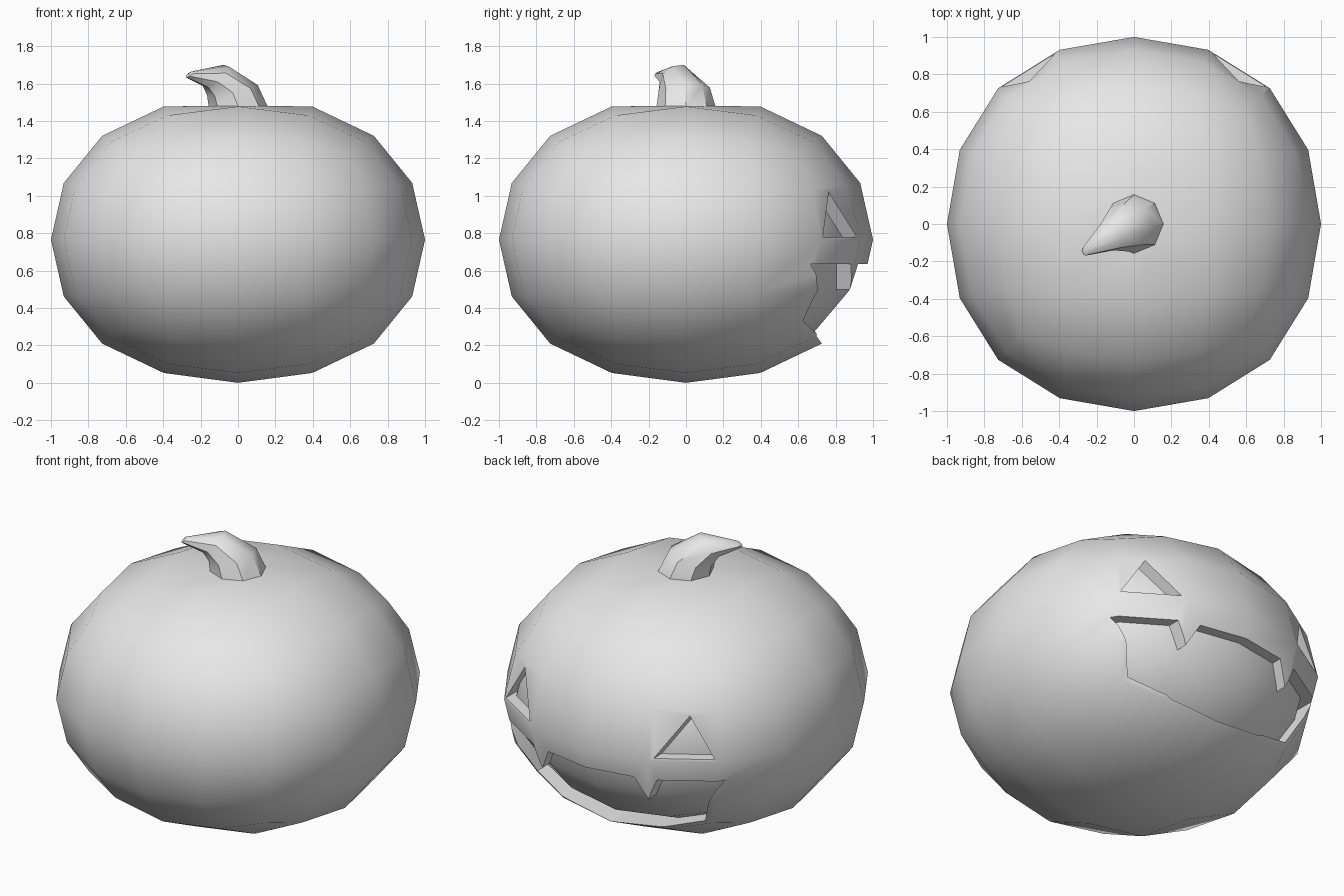
import bpy, bmesh, math
from mathutils import Vector

if "Cube" in bpy.data.objects:
    bpy.data.objects.remove(bpy.data.objects["Cube"])

MID = 0.765      # height of the widest line
FACE_R = 0.8395  # face-centre radius of a subdivided cube

grey = bpy.data.materials.new("plain_grey")
grey.use_nodes = True
colour = (0.8, 0.8, 0.8, 1)
grey.diffuse_color = colour
grey.node_tree.nodes["Principled BSDF"].inputs["Base Color"].default_value = colour


def add_object(name, bm):
    mesh = bpy.data.meshes.new(name)
    bm.to_mesh(mesh)
    bm.free()
    ob = bpy.data.objects.new(name, mesh)
    mesh.materials.append(grey)
    bpy.context.collection.objects.link(ob)
    return ob


def activate(ob):
    bpy.ops.object.select_all(action='DESELECT')
    ob.select_set(True)
    bpy.context.view_layer.objects.active = ob


def round_body(name, radius, half_height):
    """Rounded cube, two subdivisions, squashed."""
    bm = bmesh.new()
    bmesh.ops.create_cube(bm, size=2)
    ob = add_object(name, bm)
    activate(ob)
    sub = ob.modifiers.new("round", 'SUBSURF')
    sub.levels = 2
    bpy.ops.object.modifier_apply(modifier=sub.name)
    for v in ob.data.vertices:
        s = v.co / FACE_R
        v.co = (s.x * radius, s.y * radius, MID + s.z * half_height)
    return ob


def grow_stem(ob):
    """Open the crown and extrude its rim into a bent, tapering stem."""
    bm = bmesh.new()
    bm.from_mesh(ob.data)
    crown = max(bm.verts, key=lambda v: v.co.z)
    bmesh.ops.delete(bm, geom=[crown], context='VERTS')
    rim = [e for e in bm.edges if e.is_boundary]
    rings = [  # centre, axis, radius
        ((0, 0, 1.48), (0, 0, 1), 0.157),
        ((-0.03, -0.01, 1.565), (-0.2, -0.1, 1), 0.138),
        ((-0.12, -0.06, 1.64), (-0.6, -0.35, 0.7), 0.087),
        ((-0.262, -0.148, 1.648), (-0.6, -0.35, 0.7), 0.023),
    ]
    angle = {v: math.atan2(v.co.y, v.co.x) for e in rim for v in e.verts}
    for centre, axis, radius in rings:
        turn = Vector((0, 0, 1)).rotation_difference(Vector(axis))
        grown = bmesh.ops.extrude_edge_only(bm, edges=rim)["geom"]
        new = [g for g in grown if isinstance(g, bmesh.types.BMVert)]
        rim = [e for e in bm.edges if e.is_boundary]
        new_angle = {}
        for v in new:
            below = next(e.other_vert(v) for e in v.link_edges
                         if e.other_vert(v) in angle)
            a = new_angle[v] = angle[below]
            v.co = Vector(centre) + turn @ Vector(
                (radius * math.cos(a), radius * math.sin(a), 0))
        angle = new_angle
    bmesh.ops.contextual_create(bm, geom=rim)
    bmesh.ops.recalc_face_normals(bm, faces=bm.faces)
    bm.to_mesh(ob.data)
    bm.free()


def carve(ob, name, outline):
    """Cut an (x, z) outline through the wall of the face side."""
    bm = bmesh.new()
    face = bm.faces.new([bm.verts.new((x, 0.3, z)) for x, z in outline])
    out = bmesh.ops.extrude_face_region(bm, geom=[face])["geom"]
    bmesh.ops.translate(bm, vec=(0, 1, 0),
                        verts=[g for g in out if isinstance(g, bmesh.types.BMVert)])
    bmesh.ops.recalc_face_normals(bm, faces=bm.faces)
    cutter = add_object(name, bm)
    cutter.hide_render = True
    activate(ob)
    cut = ob.modifiers.new(name, 'BOOLEAN')
    cut.operation = 'DIFFERENCE'
    cut.solver = 'EXACT'
    cut.object = cutter
    bpy.ops.object.modifier_apply(modifier=cut.name)
    bpy.data.objects.remove(cutter)


# Outer skin with the stem
skin = round_body("pumpkin_skin", 1.0, 0.765)
grow_stem(skin)

# Two triangular eyes
for side in (-1, 1):
    carve(skin, "eye_cutter",
          [(side * 0.42, 0.78), (side * 0.71, 0.78), (side * 0.56, 1.02)])

# Wide mouth with two pointed upper teeth
half = [(0.29, 0.635), (0.36, 0.5), (0.42, 0.635), (0.73, 0.635),
        (0.66, 0.52), (0.57, 0.33), (0.31, 0.25)]
carve(skin, "mouth_cutter",
      half + [(0, 0.21)] + [(-x, z) for x, z in reversed(half)])

# Inner flesh seen through the cuts
flesh = round_body("pumpkin_flesh", 0.935, 0.69)

for ob in (skin, flesh):
    activate(ob)
    bpy.ops.object.shade_smooth_by_angle(angle=math.radians(40))
